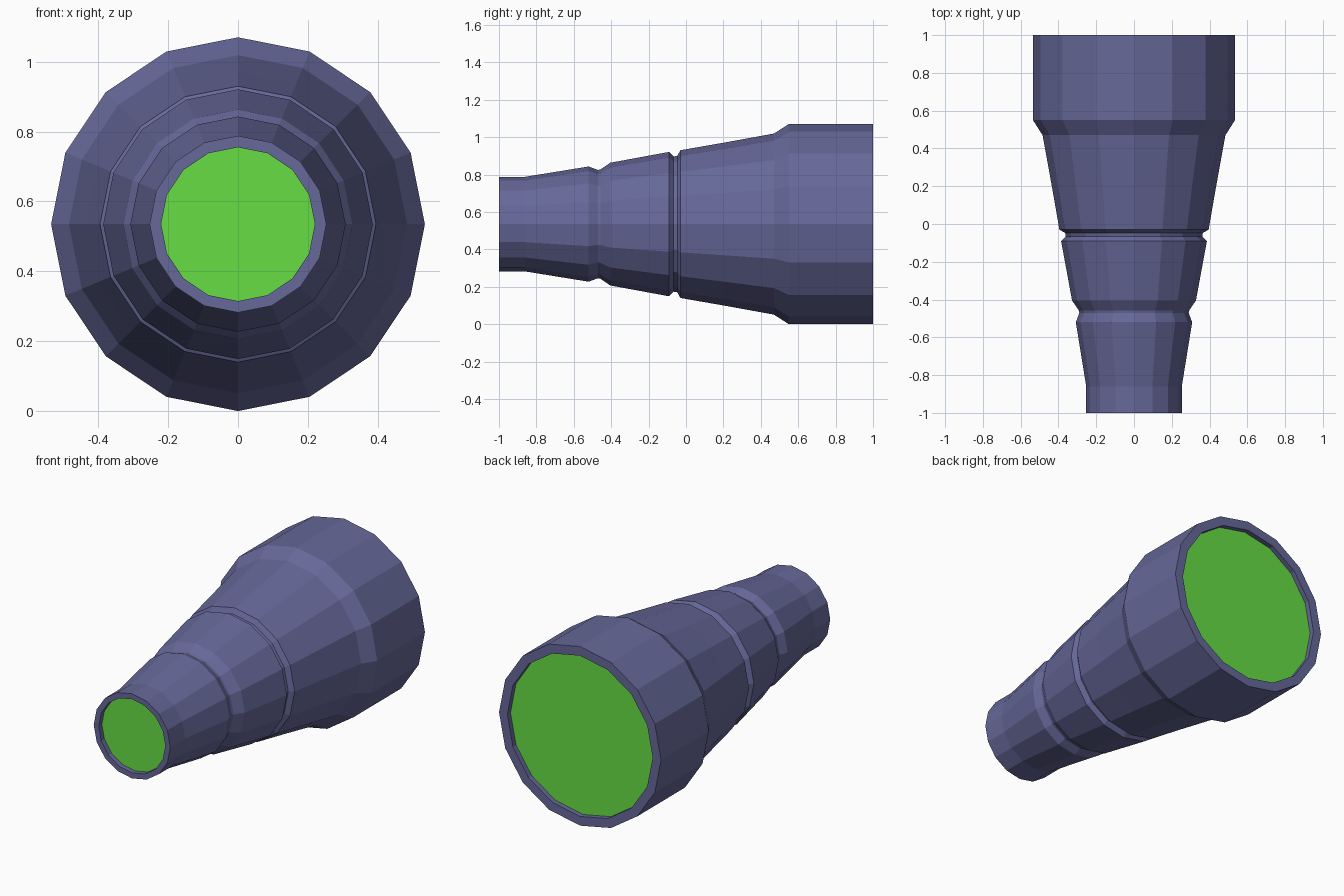
import bpy, bmesh
from math import sin, cos, pi

SIDES = 16
CENTRE_Z = 0.535

cube = bpy.data.objects.get("Cube")
if cube:
    bpy.data.objects.remove(cube, do_unlink=True)


def make_material(name, rgb):
    mat = bpy.data.materials.new(name)
    mat.use_nodes = True
    colour = (*rgb, 1.0)
    mat.diffuse_color = colour
    mat.node_tree.nodes["Principled BSDF"].inputs["Base Color"].default_value = colour
    return mat


def ring(bm, y, r):
    """Ring of vertices around the y axis, one vertex at the very top."""
    angles = [2 * pi * i / SIDES for i in range(SIDES)]
    return [bm.verts.new((r * sin(a), y, r * cos(a))) for a in angles]


def finish(bm, name, mat):
    bmesh.ops.recalc_face_normals(bm, faces=bm.faces)
    mesh = bpy.data.meshes.new(name)
    bm.to_mesh(mesh)
    bm.free()
    mesh.materials.append(mat)
    obj = bpy.data.objects.new(name, mesh)
    obj.location.z = CENTRE_Z
    bpy.context.collection.objects.link(obj)
    return obj


def lathe(name, profile, mat):
    """Turn a closed (y, radius) profile around the y axis."""
    bm = bmesh.new()
    rings = [ring(bm, y, r) for y, r in profile]
    for a, b in zip(rings, rings[1:] + rings[:1]):
        for i in range(SIDES):
            j = (i + 1) % SIDES
            bm.faces.new((a[i], a[j], b[j], b[i]))
    return finish(bm, name, mat)


def lens(name, y, r, thickness, mat):
    """Thin solid disc."""
    bm = bmesh.new()
    front, back = ring(bm, y, r), ring(bm, y + thickness, r)
    bm.faces.new(front)
    bm.faces.new(back)
    for i in range(SIDES):
        j = (i + 1) % SIDES
        bm.faces.new((front[i], front[j], back[j], back[i]))
    return finish(bm, name, mat)


body_mat = make_material("slate blue", (0.133, 0.138, 0.319))
lens_mat = make_material("lens green", (0.133, 0.723, 0.058))

# Tube: outer wall from eyepiece to objective, then back along the inside
EYE_R, OBJECTIVE_R = 0.22, 0.48
outer = [(-1, 0.253), (-0.86, 0.253), (-0.52, 0.308), (-0.465, 0.287),
         (-0.405, 0.328), (-0.09, 0.386), (-0.055, 0.35), (-0.03, 0.395),
         (0.2, 0.435), (0.47, 0.484), (0.55, 0.535), (1, 0.535)]
inner = [(1, OBJECTIVE_R), (0.6, OBJECTIVE_R), (-0.86, EYE_R), (-1, EYE_R)]
lathe("telescope_tube", outer + inner, body_mat)

# Recessed glass at both ends
lens("eyepiece_lens", -0.97, EYE_R, 0.01, lens_mat)
lens("objective_lens", 0.96, OBJECTIVE_R, 0.01, lens_mat)
